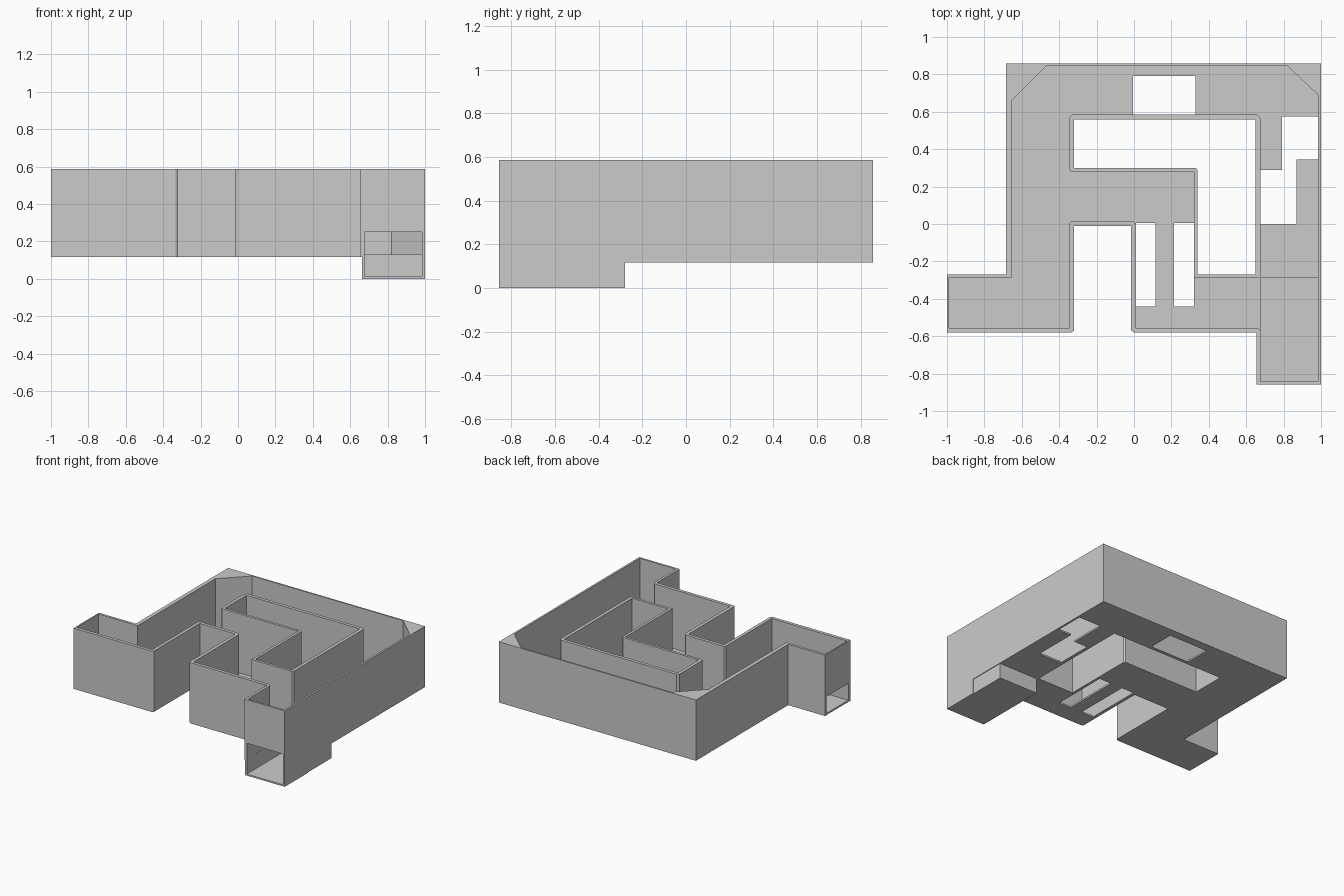
import bpy, bmesh

if "Cube" in bpy.data.objects:
    bpy.data.objects.remove(bpy.data.objects["Cube"])


def prism(name, loops, z0, z1):
    """Extrude a flat region bounded by one outline and optional hole outlines."""
    bm = bmesh.new()
    edges = []
    for loop in loops:
        vs = [bm.verts.new((x, y, z0)) for x, y in loop]
        edges += [bm.edges.new((vs[i], vs[(i + 1) % len(vs)])) for i in range(len(vs))]
    bmesh.ops.triangle_fill(bm, edges=edges, use_beauty=True, use_dissolve=False, normal=(0, 0, 1))
    res = bmesh.ops.extrude_face_region(bm, geom=bm.faces[:], use_keep_orig=True)
    top = [v for v in res["geom"] if isinstance(v, bmesh.types.BMVert)]
    bmesh.ops.translate(bm, verts=top, vec=(0, 0, z1 - z0))
    bmesh.ops.recalc_face_normals(bm, faces=bm.faces[:])
    me = bpy.data.meshes.new(name)
    bm.to_mesh(me)
    bm.free()
    ob = bpy.data.objects.new(name, me)
    bpy.context.collection.objects.link(ob)
    return ob


def box(name, x0, x1, y0, y1, z0, z1):
    return prism(name, [[(x0, y0), (x1, y0), (x1, y1), (x0, y1)]], z0, z1)


def combine(target, tool, operation):
    """Apply a boolean and throw the tool away."""
    m = target.modifiers.new("combine", "BOOLEAN")
    m.operation, m.object, m.solver = operation, tool, "EXACT"
    bpy.context.view_layer.objects.active = target
    bpy.ops.object.modifier_apply(modifier=m.name)
    bpy.data.objects.remove(tool, do_unlink=True)


TOP, FLOOR, BASE = 0.587, 0.13, 0.117

# Corridor block: outer outline and the open courtyard in the middle
outer = [(-.685, .857), (1, .857), (1, -.857), (.655, -.857), (.655, -.58),
         (0, -.58), (-.015, -.57), (-.015, -.01), (-.32, -.01), (-.32, -.57),
         (-.335, -.58), (-1, -.58), (-1, -.27), (-.685, -.27)]
court = [(-.32, .56), (.65, .56), (.65, -.27), (.34, -.27), (.34, .29),
         (.33, .30), (-.32, .30)]
maze = prism("maze_corridor", [outer, court], BASE, TOP)

# Lower exit chute under the front right corner
combine(maze, box("chute_front", .662, 1, -.857, -.57, 0, .125), "UNION")
combine(maze, box("chute_back", .662, .995, -.571, -.28, 0, .125), "UNION")

# Hollow channel inside the walls, with slanted deflectors in the back corners
channel = [(-.655, .66), (-.47, .845), (.82, .845), (.985, .69), (.985, -.842),
           (.675, -.842), (.675, -.57), (.66, -.555), (.01, -.555), (.01, 0),
           (-.005, .015), (-.335, .015), (-.345, .005), (-.345, -.555),
           (-.99, -.555), (-.99, -.29), (-.655, -.29)]
island = [(-.345, .57), (-.33, .585), (.66, .585), (.675, .57), (.675, -.28),
          (.665, -.29), (.32, -.29), (.32, .28), (-.335, .28), (-.345, .29)]
combine(maze, prism("channel_cutter", [channel, island], FLOOR, .8), "DIFFERENCE")

# Trap holes in the floor
for x0, x1, y0, y1 in [(-.005, .33, .5855, .79), (.0105, .115, -.44, .005), (.215, .3195, -.44, .005)]:
    combine(maze, box("hole_cutter", x0, x1, y0, y1, 0, .2), "DIFFERENCE")
zigzag = [(.6755, 0), (.87, 0), (.87, .345), (.9845, .345), (.9845, .575),
          (.79, .575), (.79, .29), (.6755, .29)]
combine(maze, prism("zigzag_cutter", [zigzag], 0, .2), "DIFFERENCE")

# Front exit opening with the sunken chute floor, and the left side opening
combine(maze, box("exit_cutter", .6755, .9845, -1, -.289, .012, .25), "DIFFERENCE")
combine(maze, box("entry_cutter", -1.1, -.95, -.5545, -.2905, .1305, .26), "DIFFERENCE")
